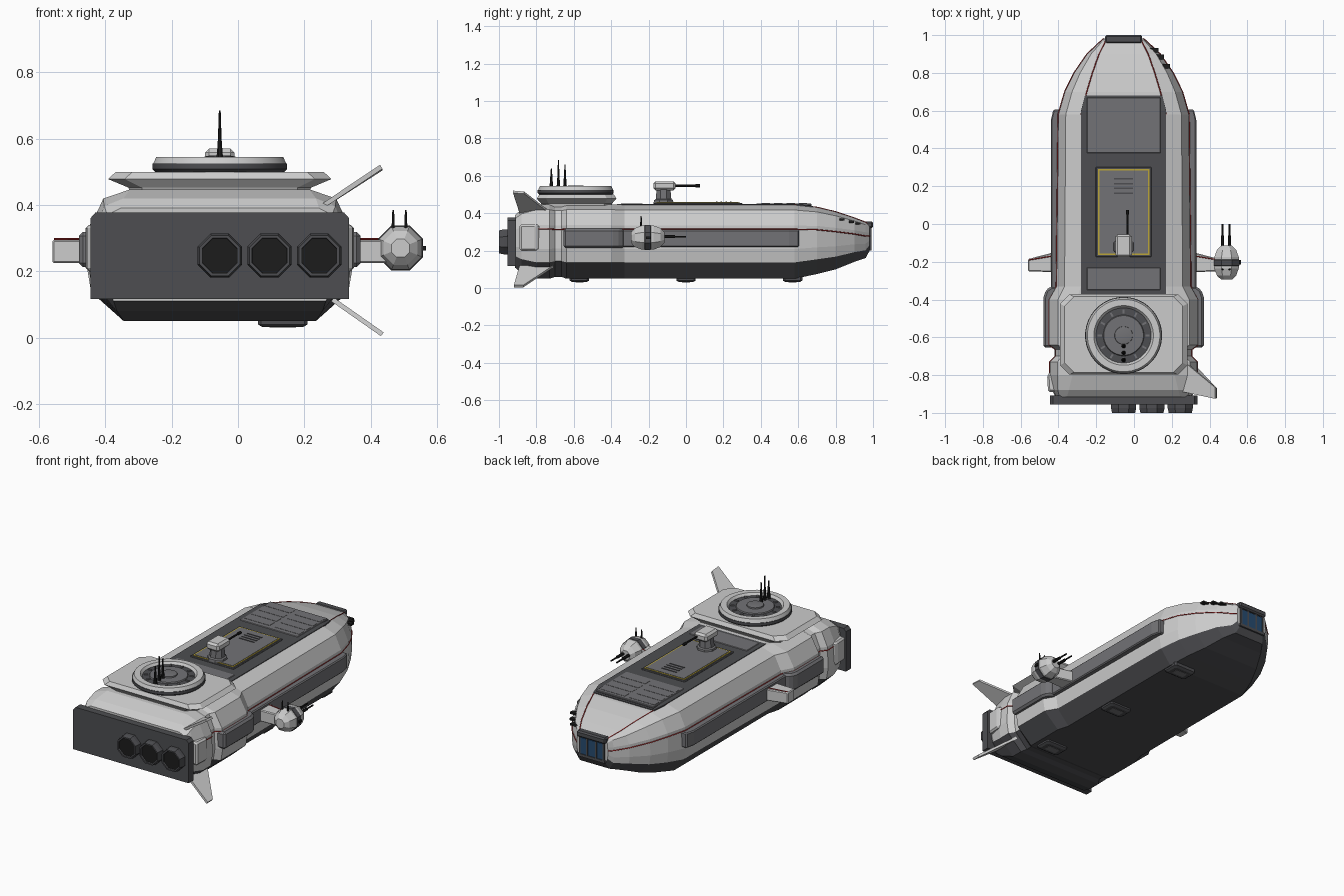
import bpy, bmesh, math
from mathutils import Vector, Matrix

if "Cube" in bpy.data.objects:
    bpy.data.objects.remove(bpy.data.objects["Cube"])

CX = -0.055  # hull centre line; all parts are built around it


def material(name, r, g, b):
    m = bpy.data.materials.new(name)
    m.diffuse_color = (r, g, b, 1)
    m.use_nodes = True
    m.node_tree.nodes["Principled BSDF"].inputs["Base Color"].default_value = m.diffuse_color
    return m


LIGHT = material("light_grey", .58, .58, .55)
MID = material("mid_grey", .17, .17, .18)
DARK = material("dark_grey", .075, .076, .083)
BLACK = material("black", .012, .012, .012)
RED = material("red", .35, .02, .02)
YELLOW = material("yellow", .5, .38, .04)
BLUE = material("blue_glass", .02, .07, .16)


def mesh(name, verts, faces, mat, loc=(0, 0, 0), bevel=0):
    me = bpy.data.meshes.new(name)
    bm = bmesh.new()
    vs = [bm.verts.new(v) for v in verts]
    for f in faces:
        bm.faces.new([vs[i] for i in f])
    bmesh.ops.recalc_face_normals(bm, faces=bm.faces[:])
    bm.to_mesh(me)
    bm.free()
    me.materials.append(mat)
    ob = bpy.data.objects.new(name, me)
    ob.location = (loc[0] + CX, loc[1], loc[2])
    bpy.context.collection.objects.link(ob)
    if bevel:
        b = ob.modifiers.new("bevel", "BEVEL")
        b.width, b.segments = bevel, 1
    return ob


def loft(name, rings, mat, loc=(0, 0, 0), bevel=0):
    n = len(rings[0])
    verts = [p for r in rings for p in r]
    faces = [(k * n + i, k * n + (i + 1) % n, (k + 1) * n + (i + 1) % n, (k + 1) * n + i)
             for k in range(len(rings) - 1) for i in range(n)]
    faces += [tuple(range(n)), tuple(range(len(verts) - n, len(verts)))]
    return mesh(name, verts, faces, mat, loc, bevel)


def box(name, x0, x1, y0, y1, z0, z1, mat, bevel=0):
    rings = [[(x0, y0, z), (x1, y0, z), (x1, y1, z), (x0, y1, z)] for z in (z0, z1)]
    return loft(name, rings, mat, bevel=bevel)


def lathe(name, prof, seg, mat, loc, axis="Z"):
    # revolve (radius, height) pairs about z, or about y
    rings = []
    for r, h in prof:
        ring = []
        for i in range(seg):
            a = 2 * math.pi * (i + .5) / seg
            u, v = r * math.cos(a), r * math.sin(a)
            ring.append((u, v, h) if axis == "Z" else (u, h, v))
        rings.append(ring)
    return loft(name, rings, mat, loc)


def smooth(ob):
    for p in ob.data.polygons:
        p.use_smooth = len(p.vertices) == 4
    ob.data.set_sharp_from_angle(angle=math.radians(30))


def line(name, pts, r, mat):
    cu = bpy.data.curves.new(name, "CURVE")
    cu.dimensions = "3D"
    cu.bevel_depth, cu.bevel_resolution = r, 0
    sp = cu.splines.new("POLY")
    sp.points.add(len(pts) - 1)
    for p, q in zip(sp.points, pts):
        p.co = (*q, 1)
    cu.materials.append(mat)
    ob = bpy.data.objects.new(name, cu)
    ob.location.x = CX
    bpy.context.collection.objects.link(ob)


# Hull: y, half width, deck half width, keel half width, bottom, top
def section(y, w, wt, wb, zb, zt):
    h = zt - zb
    half = [(wt, zt), (wt + .65 * (w - wt), zb + .93 * h), (w * .985, zb + .72 * h),
            (w, zb + .4 * h), (w * .97, zb + .22 * h), (wb, zb)]
    return [(x, y, z) for x, z in half] + [(-x, y, z) for x, z in reversed(half)]


STATIONS = [(-.915, .36, .30, .32, .11, .39), (-.88, .38, .29, .31, .08, .42),
            (-.80, .395, .27, .29, .05, .447), (-.73, .395, .27, .29, .05, .447),
            (-.70, .365, .25, .27, .06, .44), (-.665, .365, .25, .27, .06, .44),
            (-.64, .40, .25, .29, .05, .447), (-.40, .40, .25, .29, .05, .447),
            (-.33, .36, .225, .27, .05, .445), (.58, .35, .225, .27, .05, .445),
            (.70, .315, .195, .235, .075, .432), (.80, .265, .165, .19, .10, .408),
            (.90, .195, .13, .14, .14, .375), (.96, .13, .10, .10, .16, .352),
            (.982, .105, .09, .085, .20, .335)]
rings = [section(*s) for s in STATIONS]
hull = loft("hull", rings, LIGHT)
hull.data.materials.append(DARK)
for p in hull.data.polygons:  # dark keel
    if p.index < (len(rings) - 1) * 12 and p.index % 12 in (4, 5, 6):
        p.material_index = 1

# Red trim lines along the hull
for s, side in ((1, "right"), (-1, "left")):
    line("nose_trim_" + side, [(s * r[0][0], r[0][1], r[0][2]) for r in rings[9:]], .003, RED)
    line("side_trim_" + side, [(s * (r[2][0] + .002), r[2][1], r[2][2] - .02) for r in rings[2:]], .003, RED)

# Armour bands, rear flaps and pylons on both sides
for s, side in ((1, "right"), (-1, "left")):
    def plan(name, pts, z0, z1, mat, bevel=0):
        return loft(name, [[(s * x, y, z) for x, y in pts] for z in (z0, z1)], mat, bevel=bevel)
    plan("side_band_" + side, [(.30, -.35), (.385, -.35), (.385, .55), (.372, .605), (.30, .605)],
         .22, .312, MID, .006)
    plan("rear_band_" + side, [(.33, -.655), (.425, -.655), (.425, -.39), (.412, -.35), (.385, -.33), (.33, -.33)],
         .213, .318, MID, .012)
    plan("rear_flap_" + side, [(.33, -.89), (.40, -.89), (.405, -.80), (.37, -.765), (.33, -.765)],
         .20, .34, LIGHT, .01)
    plan("pylon_" + side, [(.37, -.255), (.505, -.25), (.505, -.185), (.37, -.15)], .225, .295, LIGHT, .005)
    line("pylon_trim_" + side, [(s * .38, -.17, .297), (s * .50, -.19, .297)], .003, RED)

# Dark deck with panels and hatch
box("deck", -.225, .225, -.37, .60, .44, .449, DARK)
loft("deck_front", [[(-.225, .6, z + .006), (.225, .6, z + .006), (.205, .68, z - .004), (-.205, .68, z - .004)]
                    for z in (.43, .443)], DARK)
box("front_panel", -.195, .195, .375, .67, .44, .452, MID, .003)
box("rear_panel", -.195, .195, -.35, -.23, .44, .452, MID, .003)
for i in range(4):
    for k in (-1, 1):
        y = .405 + i * .066
        box("panel_slat", k * .1 - .085, k * .1 + .085, y, y + .045, .45, .4535, MID)
box("hatch_frame", -.148, .148, -.175, .302, .445, .455, DARK, .004)
box("hatch_line", -.136, .136, -.163, .290, .45, .457, YELLOW)
box("hatch", -.128, .128, -.155, .282, .45, .459, MID)
for i in range(4):
    box("hatch_rib", -.05, .05, .16 + i * .025, .168 + i * .025, .455, .462, DARK)

# Superstructure slab with clipped corners
def octagon(hx, hy, c, z):
    q = [(hx, hy - c), (hx - c, hy), (-hx + c, hy), (-hx, hy - c),
         (-hx, -hy + c), (-hx + c, -hy), (hx - c, -hy), (hx, -hy + c)]
    return [(x, y, z) for x, y in q]

loft("bridge_slab", [octagon(.27, .18, .04, .43), octagon(.275, .19, .04, .452),
                     octagon(.337, .213, .05, .478), octagon(.313, .20, .05, .50)], LIGHT, (0, -.585, 0))

# Round sensor dish with ticks and antennas
DY = -.59
smooth(lathe("dish_base", [(.19, .495), (.204, .508), (.204, .525), (.0, .525)][:3], 40, DARK, (0, DY, 0)))
smooth(lathe("dish_rim", [(.145, .52), (.202, .522), (.192, .545), (.158, .545), (.145, .527)], 40, LIGHT, (0, DY, 0)))
smooth(lathe("dish_floor", [(.146, .52), (.146, .531), (.105, .533)], 40, DARK, (0, DY, 0)))
smooth(lathe("dish_ring", [(.11, .53), (.105, .539), (.09, .539)], 32, MID, (0, DY, 0)))
smooth(lathe("dish_hub", [(.05, .53), (.047, .546), (.03, .549)], 24, MID, (0, DY, 0)))
for i in range(12):
    t = box("dish_tick", .115, .138, -.005, .005, .53, .537, MID)
    t.matrix_world = Matrix.Translation((CX, DY, 0)) @ Matrix.Rotation(i * math.pi / 6, 4, "Z")
for y, top in ((-.72, .64), (-.682, .685), (-.647, .66)):
    lathe("antenna", [(.012, .53), (.009, .56), (.006, .60), (.003, top)], 8, BLACK, (0, y, 0))

# Deck turret
lathe("turret_base", [(.06, .44), (.055, .47), (.045, .475), (.04, .53)], 8, MID, (0, -.12, 0))
box("turret_head", -.044, .044, -.175, -.055, .522, .57, LIGHT, .012)
lathe("turret_barrel", [(.006, -.06), (.006, .05), (.009, .05), (.009, .075)], 8, BLACK, (.02, 0, .547), "Y")

# Ball gun on the right pylon
G = (.545, -.205, .27)
lathe("gun_ball", [(.03, -.09), (.055, -.068), (.07, -.03), (.07, .03), (.055, .068), (.03, .09)], 8, LIGHT, G, "Y")
lathe("gun_band", [(.068, -.018), (.073, -.015), (.073, .015), (.068, .018)], 8, DARK, G, "Y")
for x in (.523, .561):
    lathe("gun_barrel", [(.009, -.13), (.009, -.06), (.005, -.06), (.005, 0)], 8, BLACK, (x, 0, .275), "Y")
    lathe("gun_antenna", [(.006, .32), (.005, .345), (.003, .385)], 6, BLACK, (x, -.24, 0))
box("gun_sight", .61, .622, -.215, -.19, .262, .276, BLACK)

# Engine plate and three octagonal nozzles
loft("engine_plate", [[(x, y, z) for x, z in ((-.39, .117), (.39, .117), (.39, .36), (.375, .377),
                                               (-.375, .377), (-.39, .36))] for y in (-.955, -.908)], DARK)
for x in (0, .15, .30):
    lathe("nozzle", [(.05, -.95), (.072, -.95), (.072, -.975), (.066, -1), (.057, -1), (.053, -.962), (.05, -.958)],
          8, DARK, (x, 0, .247), "Y")
    lathe("nozzle_core", [(.056, -.95), (.056, -.99)], 24, BLACK, (x, 0, .247), "Y")

# Upper and lower tail fins on the right
for name, pts in (("upper_fin", [(.30, -.71, .39), (.487, -.865, .51), (.487, -.925, .515), (.30, -.885, .39)]),
                  ("lower_fin", [(.34, -.71, .115), (.49, -.87, .01), (.49, -.92, .01), (.34, -.89, .115)])):
    p = [Vector(v) for v in pts]
    n = (p[1] - p[0]).cross(p[3] - p[0]).normalized() * .007
    loft(name, [[v - n for v in p], [v + n for v in p]], LIGHT)

# Nose window, visor and small side ports
box("nose_window", -.082, .082, .96, .988, .215, .315, BLUE)
for x in (-.08, -.03, .03, .08):
    box("window_bar", x - .005, x + .005, .96, .992, .21, .32, DARK)
box("window_sill", -.09, .09, .96, .992, .20, .217, DARK)
box("visor", -.098, .098, .955, 1.0, .32, .357, DARK, .008)
for x, y, z in ((.175, .92, .345), (.205, .885, .355), (.235, .835, .366)):
    box("side_port", x - .05, x + .01, y - .013, y + .013, z - .006, z + .006, BLACK)

# Landing pads under the hull
for y in (-.57, 0, .57):
    loft("landing_pad", [octagon(.062, .038, .01, .032), octagon(.075, .052, .01, .04),
                         octagon(.075, .052, .01, .06)], DARK, (.19, y, 0))
    box("pad_plate", .15, .23, y - .022, y + .022, .03, .035, MID)
